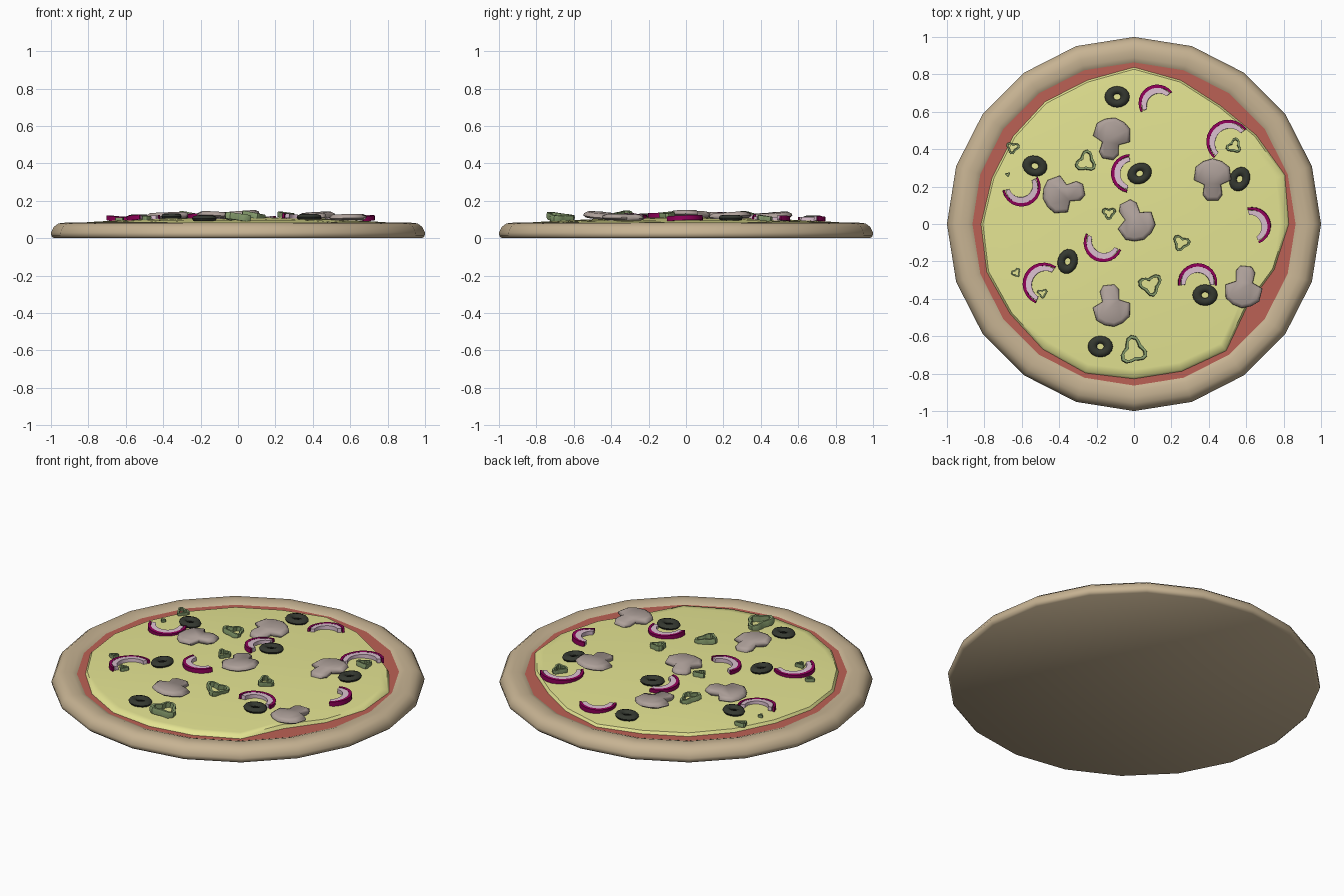
import bpy, bmesh, random
from math import sin, cos, pi, radians, hypot, atan2
from mathutils import Matrix, Vector, Euler

if "Cube" in bpy.data.objects:
    bpy.data.objects.remove(bpy.data.objects["Cube"])

random.seed(4)
TAU = 2 * pi


def material(name, rgb):
    m = bpy.data.materials.new(name)
    m.diffuse_color = (*rgb, 1)
    m.use_nodes = True
    m.node_tree.nodes["Principled BSDF"].inputs["Base Color"].default_value = m.diffuse_color
    return m


CRUST = material("baked_dough", (0.57, 0.45, 0.29))
SAUCE = material("tomato", (0.50, 0.12, 0.09))
CHEESE = material("melted_cheese", (0.78, 0.78, 0.29))
OLIVE = material("black_olive", (0.035, 0.04, 0.03))
SKIN = material("onion_skin", (0.28, 0.0, 0.10))
ONION = material("onion_flesh", (0.70, 0.52, 0.62))
MUSH = material("mushroom_flesh", (0.42, 0.35, 0.32))
PEPPER = material("green_pepper", (0.25, 0.35, 0.16))


def build(name, verts, faces, mat, angle=50):
    me = bpy.data.meshes.new(name)
    me.from_pydata(verts, [], faces)
    bm = bmesh.new()
    bm.from_mesh(me)
    bmesh.ops.remove_doubles(bm, verts=bm.verts, dist=1e-5)
    bmesh.ops.recalc_face_normals(bm, faces=bm.faces)
    bm.to_mesh(me)
    bm.free()
    me.materials.append(mat)
    ob = bpy.data.objects.new(name, me)
    bpy.context.collection.objects.link(ob)
    bpy.ops.object.select_all(action='DESELECT')
    ob.select_set(True)
    bpy.context.view_layer.objects.active = ob
    bpy.ops.object.shade_smooth_by_angle(angle=radians(angle))
    return ob


def grid(rows, close_u=False, close_v=True, caps=False):
    """Skin a list of equal-length point rows with quads."""
    n, m = len(rows), len(rows[0])
    verts = [p for row in rows for p in row]
    faces = []
    for i in range(n if close_u else n - 1):
        for j in range(m if close_v else m - 1):
            a, b, k = i * m, (i + 1) % n * m, (j + 1) % m
            faces.append((a + j, a + k, b + k, b + j))
    if caps:
        faces += [tuple(range(m)), tuple((n - 1) * m + j for j in range(m))]
    return verts, faces


def circle(r, z, n=20):
    return [(r * cos(TAU * i / n), r * sin(TAU * i / n), z) for i in range(n)]


# crust: 20-sided dough base with a raised rim
profile = [(0.985, 0), (0.998, 0.012), (1.0, 0.03), (0.985, 0.06), (0.96, 0.079),
           (0.925, 0.083), (0.89, 0.081), (0.865, 0.072), (0.845, 0.055)]
build("crust", *grid([circle(r, z) for r, z in profile], caps=True), CRUST)

# sauce: thin disc showing at the rim
build("sauce", *grid([circle(0.872, 0.05), circle(0.868, 0.071)], caps=True), SAUCE)

# cheese: low uneven dome with a wavy edge
EDGE = [0.83, 0.85, 0.81, 0.785, 0.81, 0.84, 0.81, 0.81, 0.80, 0.80,
        0.82, 0.83, 0.82, 0.83, 0.84, 0.83, 0.83, 0.84, 0.75, 0.79]


def cheese_z(x, y):
    r = min(hypot(x, y) / 0.83, 1)
    return 0.084 + 0.027 * (1 - r ** 2.5) + 0.002 * sin(5 * x + 1) * cos(6 * y)


rows = []
for f in (1.0, 0.985, 0.94, 0.8, 0.55, 0.3, 0.1):
    row = []
    for i, e in enumerate(EDGE):
        x, y = e * f * cos(TAU * i / 20), e * f * sin(TAU * i / 20)
        row.append((x, y, 0.068 if f == 1 else cheese_z(x, y)))
    rows.append(row)
build("cheese", *grid(rows, caps=True), CHEESE)


def place(ob, x, y, lift, rot=0, tilt=(0, 0)):
    """Rest a topping on the cheese."""
    ob.location = (x, y, cheese_z(x, y) + lift)
    ob.rotation_euler = (radians(tilt[0]), radians(tilt[1]), radians(rot))


# olives: thick rings (x, y, squash, rotation)
for x, y, s, a in [(-0.09, 0.68, 0.85, 0), (-0.53, 0.31, 0.82, -15), (0.03, 0.27, 0.82, 25),
                   (0.565, 0.24, 0.8, 65), (-0.355, -0.2, 0.8, 75),
                   (0.38, -0.38, 0.85, 0), (-0.18, -0.655, 0.85, 0)]:
    rows = []
    for i in range(16):
        t = TAU * i / 16
        rows.append([((0.043 + 0.024 * cos(u)) * cos(t), s * (0.043 + 0.024 * cos(u)) * sin(t),
                      0.016 * sin(u)) for u in (TAU * j / 8 for j in range(8))])
    place(build("olive", *grid(rows, close_u=True), OLIVE), x, y, 0.011, a)

# onions: curved slices with a skin outside and pale flesh inside
ARCS = [(0.125, 0.645, 0.10, 38, 208), (0.505, 0.44, 0.118, 35, 228), (-0.02, 0.27, 0.103, 92, 260),
        (-0.602, 0.197, 0.103, 190, 392), (0.632, -0.01, 0.10, -68, 105),
        (-0.165, -0.10, 0.104, 152, 338), (-0.482, -0.32, 0.113, 55, 247), (0.34, -0.315, 0.105, -8, 188)]


def arc(name, x, y, r0, r1, a0, a1, z0, z1, mat):
    rows = []
    for i in range(13):
        t = radians(a0 + (a1 - a0) * i / 12)
        k = 0.65 + 0.35 * sin(pi * i / 12)
        ri = r1 - (r1 - r0) * k
        rows.append([(r * cos(t), r * sin(t), z) for r, z in ((ri, z0), (r1, z0), (r1, z1), (ri, z1))])
    return build(name, *grid(rows, caps=True), mat, 35)


for x, y, r, a0, a1 in ARCS:
    tilt = (random.uniform(-4, 4), random.uniform(-4, 4))
    place(arc("onion_skin", x, y, r - 0.018, r, a0, a1, -0.008, 0.018, SKIN), x, y, 0.005, 0, tilt)
    place(arc("onion_flesh", x, y, r - 0.05, r - 0.016, a0, a1, -0.006, 0.017, ONION), x, y, 0.005, 0, tilt)

# mushrooms: sliced cap-and-stem outline with softened faces
HALF = [(0, 0.11), (0.05, 0.095), (0.09, 0.065), (0.1, -0.005), (0.045, -0.03), (0.052, -0.085), (0.03, -0.115)]
OUT = HALF + [(-x, y) for x, y in reversed(HALF[1:])]
for x, y, a in [(-0.12, 0.46, -10), (0.42, 0.24, 0), (-0.38, 0.16, 102),
                (0.005, 0.015, 207), (-0.12, -0.44, 187), (0.587, -0.34, 174)]:
    rows = [[(px * s, py * s, z) for px, py in OUT]
            for s, z in ((0.86, -0.012), (1, -0.002), (0.98, 0.01), (0.82, 0.02))]
    ob = build("mushroom", *grid(rows, caps=True), MUSH, 60)
    place(ob, x, y, 0.012, a, (random.uniform(-5, 5), random.uniform(-5, 5)))

# peppers: rounded three-lobed rings (x, y, radius, height, rotation, tilt)
for x, y, r, h, a, tilt in [
        (-0.65, 0.41, 0.037, 0.022, 20, (8, 0)), (-0.26, 0.33, 0.062, 0.028, 85, (10, 8)),
        (-0.675, 0.265, 0.014, 0.016, 40, (0, 0)), (0.535, 0.415, 0.044, 0.026, 75, (0, 8)),
        (-0.135, 0.06, 0.038, 0.026, 30, (8, 0)), (0.25, -0.10, 0.048, 0.028, 10, (5, 5)),
        (0.085, -0.325, 0.066, 0.03, 45, (8, 8)), (-0.005, -0.68, 0.08, 0.036, 100, (8, 4)),
        (-0.63, -0.26, 0.027, 0.018, 60, (0, 0)), (-0.49, -0.37, 0.028, 0.02, 35, (0, 0))]:
    rows, w = [], 0.17 * r + 0.005
    for i in range(18):
        t = TAU * i / 18
        q = r * (0.84 + 0.2 * cos(3 * t) + 0.06 * cos(2 * t + 1))
        rows.append([(p * cos(t), p * sin(t), z) for p, z in
                     ((q - w, 0), (q * 0.94, 0), (q, h * 0.6), (q * 0.96, h), (q - w, h))])
    place(build("pepper", *grid(rows, close_u=True), PEPPER, 40), x, y, -0.001, a, tilt)
